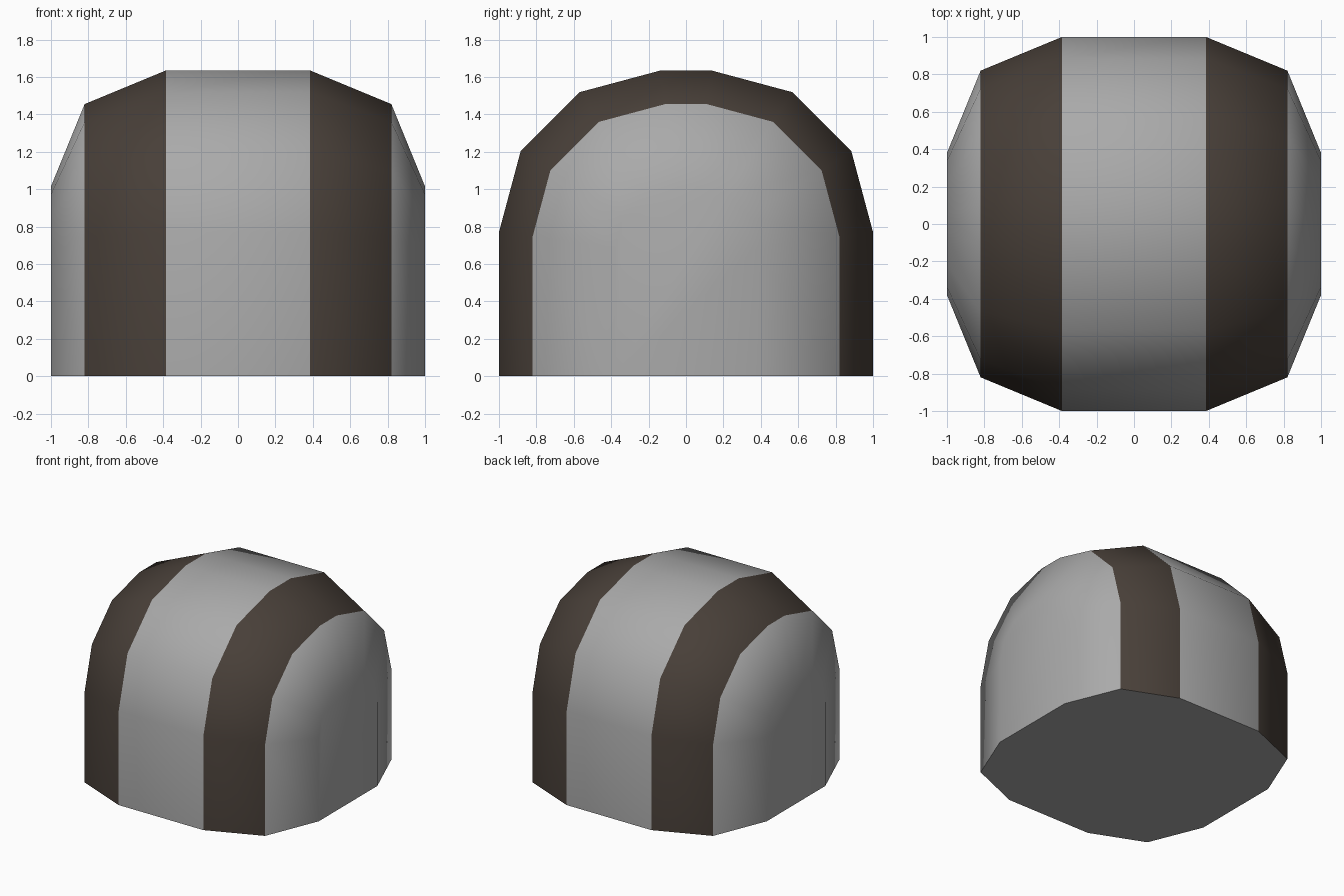
import bpy, bmesh, math

if "Cube" in bpy.data.objects:
    bpy.data.objects.remove(bpy.data.objects["Cube"])


def material(name, rgb):
    m = bpy.data.materials.new(name)
    m.diffuse_color = (*rgb, 1)
    m.use_nodes = True
    m.node_tree.nodes["Principled BSDF"].inputs["Base Color"].default_value = m.diffuse_color
    return m


def arch(x, half_width):
    """Arch section at x, mitred inward from the full-width arch."""
    inset = (1 - half_width) * math.tan(math.radians(7.5))
    cy, cz = 0.135 - inset, 0.77 - inset
    r = half_width - cy
    right = [(half_width, 0)]
    for i in range(4):
        a = math.radians(30 * i)
        right.append((cy + r * math.cos(a), cz + r * math.sin(a)))
    left = [(-y, z) for y, z in reversed(right)]
    return [(x, y, z) for y, z in right + left]


# Barrel-topped body: six arch sections joined along x
sections = [(-1, 0.38), (-0.82, 0.82), (-0.385, 1),
            (0.385, 1), (0.82, 0.82), (1, 0.38)]
bm = bmesh.new()
rings = [[bm.verts.new(p) for p in arch(x, w)] for x, w in sections]
n = len(rings[0])
for k, (a, b) in enumerate(zip(rings, rings[1:])):
    for i in range(n):
        j = (i + 1) % n
        f = bm.faces.new((a[i], a[j], b[j], b[i]))
        # dark bands beside the middle strip, not on the underside
        f.material_index = 1 if k in (1, 3) and i < n - 1 else 0
bm.faces.new(rings[0])
bm.faces.new(rings[-1])
bmesh.ops.recalc_face_normals(bm, faces=bm.faces)

mesh = bpy.data.meshes.new("banded_body")
bm.to_mesh(mesh)
bm.free()
mesh.materials.append(material("light grey", (0.40, 0.40, 0.40)))
mesh.materials.append(material("dark brown", (0.065, 0.050, 0.040)))
body = bpy.data.objects.new("banded_body", mesh)
bpy.context.collection.objects.link(body)

# Smooth shading with a sharp base edge
bpy.context.view_layer.objects.active = body
body.select_set(True)
bpy.ops.object.shade_smooth_by_angle(angle=math.radians(50))
